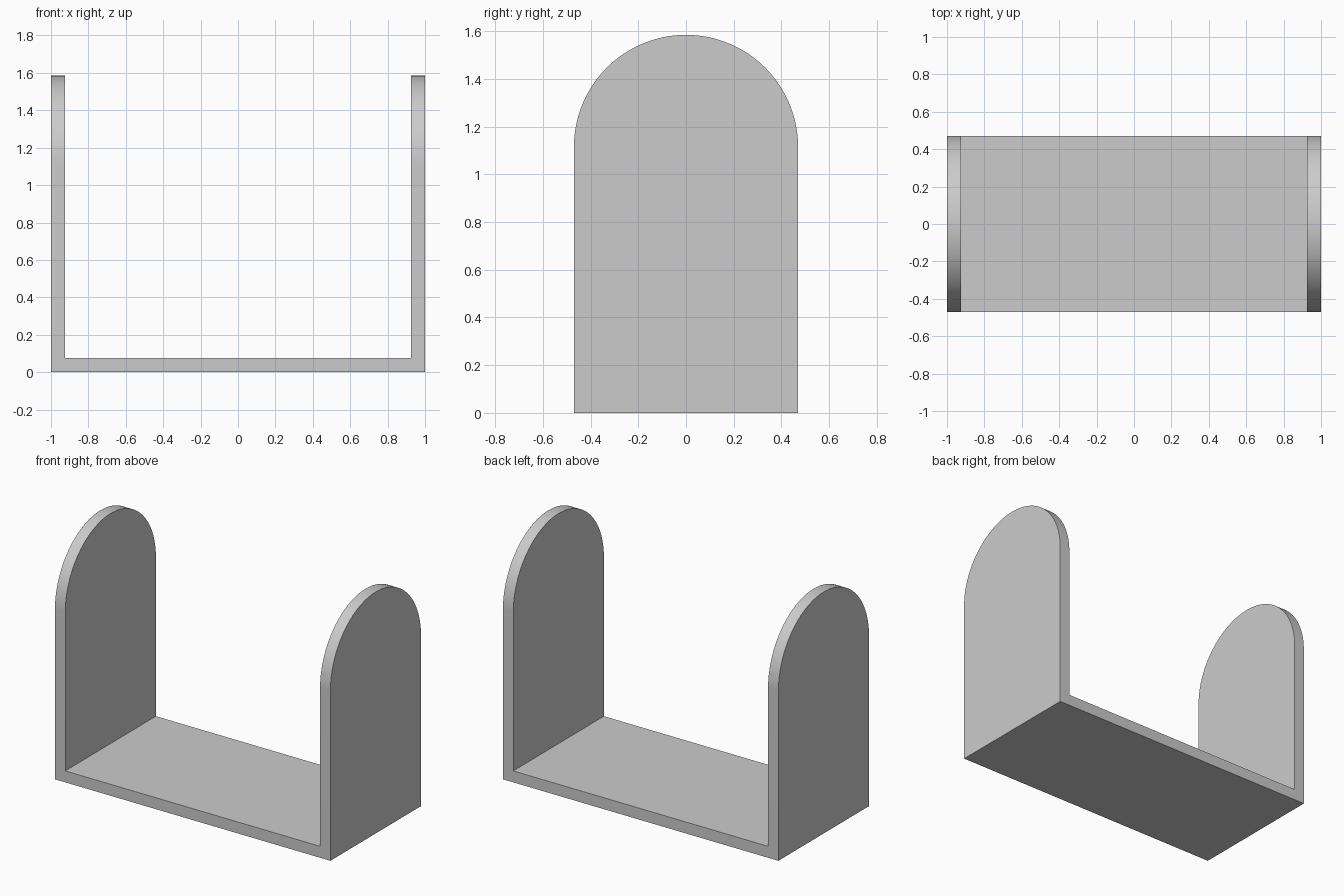
import bpy
import bmesh
from math import pi, sin, cos, radians

LENGTH, HALF_DEPTH, HEIGHT, WALL = 2.0, 0.47, 1.585, 0.075
SEGMENTS = 64

cube = bpy.data.objects.get("Cube")
if cube:
    bpy.data.objects.remove(cube, do_unlink=True)

grey = bpy.data.materials.new("plain grey")
grey.use_nodes = True
colour = (0.6, 0.6, 0.6, 1)
grey.diffuse_color = colour
grey.node_tree.nodes["Principled BSDF"].inputs["Base Color"].default_value = colour


def prism_along_x(name, profile, x0, x1):
    """Extrude a closed (y, z) profile from x0 to x1."""
    bm = bmesh.new()
    face = bm.faces.new([bm.verts.new((x0, y, z)) for y, z in profile])
    result = bmesh.ops.extrude_face_region(bm, geom=[face])
    verts = [g for g in result["geom"] if isinstance(g, bmesh.types.BMVert)]
    bmesh.ops.translate(bm, verts=verts, vec=(x1 - x0, 0, 0))
    bmesh.ops.recalc_face_normals(bm, faces=bm.faces)
    mesh = bpy.data.meshes.new(name)
    bm.to_mesh(mesh)
    bm.free()
    mesh.materials.append(grey)
    obj = bpy.data.objects.new(name, mesh)
    bpy.context.collection.objects.link(obj)
    return obj


# Round-topped block: the outer shape of the base and both end walls
spring = HEIGHT - HALF_DEPTH
arch = [(-HALF_DEPTH, 0), (HALF_DEPTH, 0)]
for i in range(SEGMENTS + 1):
    a = pi * i / SEGMENTS
    arch.append((HALF_DEPTH * cos(a), spring + HALF_DEPTH * sin(a)))
bracket = prism_along_x("arched_end_bracket", arch, -LENGTH / 2, LENGTH / 2)

# Hollow out the middle, leaving the floor and the two end walls
d, inner = HALF_DEPTH + 0.1, LENGTH / 2 - WALL
opening = [(-d, WALL), (d, WALL), (d, HEIGHT + 0.1), (-d, HEIGHT + 0.1)]
cutter = prism_along_x("opening_cutter", opening, -inner, inner)
cutter.hide_render = True

cut = bracket.modifiers.new("opening", "BOOLEAN")
cut.operation = "DIFFERENCE"
cut.solver = "EXACT"
cut.object = cutter

bpy.ops.object.select_all(action="DESELECT")
bracket.select_set(True)
bpy.context.view_layer.objects.active = bracket
bpy.ops.object.modifier_apply(modifier=cut.name)
bpy.data.objects.remove(cutter, do_unlink=True)

# Smooth the arches and keep the rims crisp
bpy.ops.object.shade_smooth_by_angle(angle=radians(30))
